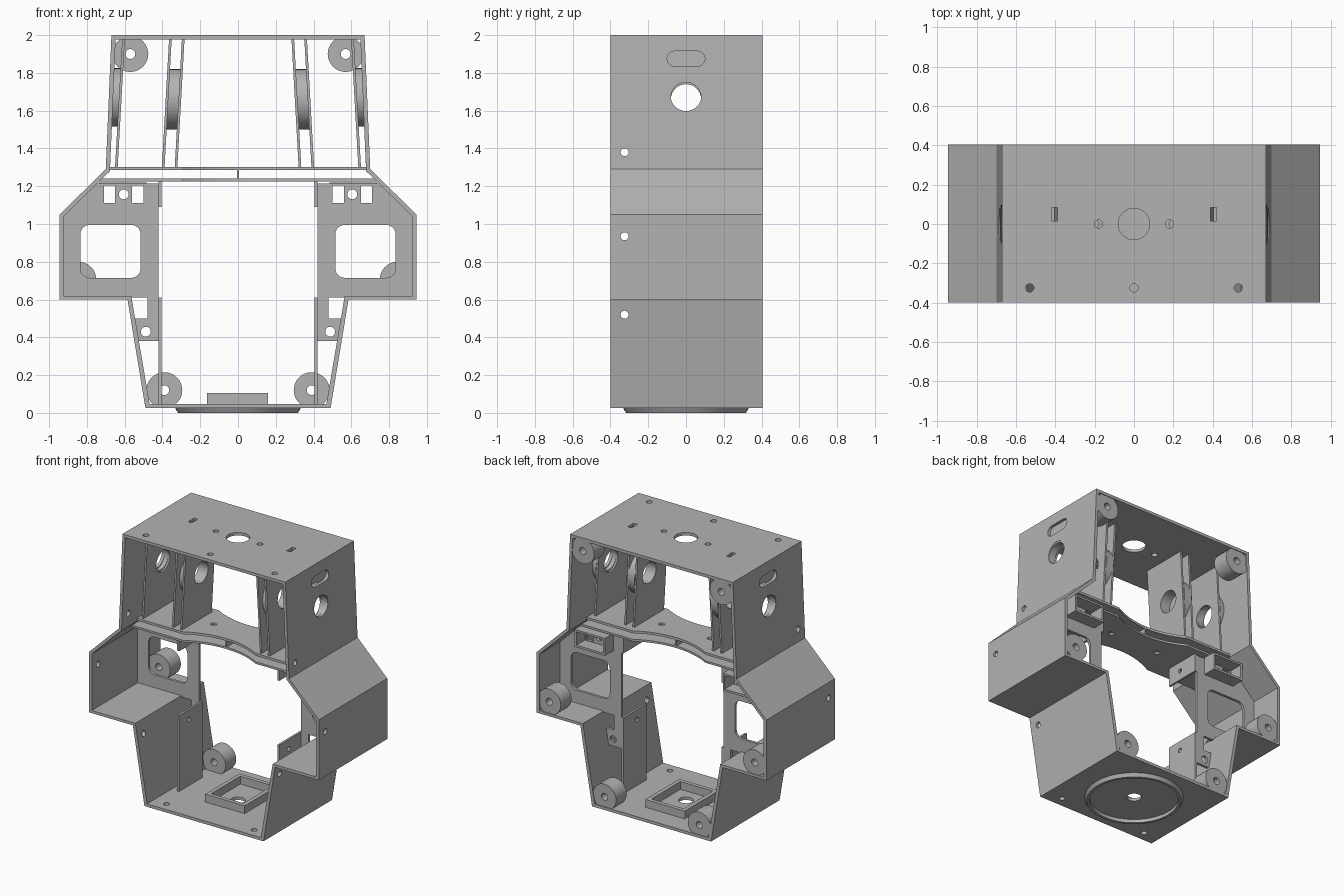
import bpy, bmesh, math

cube = bpy.data.objects.get("Cube")
if cube:
    bpy.data.objects.remove(cube, do_unlink=True)

grey = bpy.data.materials.new("plain grey")
grey.use_nodes = True
tone = (0.45, 0.45, 0.45, 1)
grey.diffuse_color = tone
grey.node_tree.nodes["Principled BSDF"].inputs["Base Color"].default_value = tone

FRONT, BACK = -0.4, 0.405
PLATE = (0.14, 0.16)     # depth of the inner wing plates
parts = []


def place(u, v, d, axis):
    return {"x": (d, u, v), "y": (u, d, v), "z": (u, v, d)}[axis]


def prism(name, pts, lo, hi, axis="y", keep=True):
    """Extrude a 2D outline along an axis."""
    bm = bmesh.new()
    face = bm.faces.new([bm.verts.new(place(u, v, lo, axis)) for u, v in pts])
    new = bmesh.ops.extrude_face_region(bm, geom=[face])["geom"]
    for vert in new:
        if isinstance(vert, bmesh.types.BMVert):
            vert.co["xyz".index(axis)] = hi
    bmesh.ops.recalc_face_normals(bm, faces=bm.faces)
    mesh = bpy.data.meshes.new(name)
    bm.to_mesh(mesh)
    bm.free()
    mesh.materials.append(grey)
    ob = bpy.data.objects.new(name, mesh)
    bpy.context.collection.objects.link(ob)
    if keep:
        parts.append(ob)
    return ob


def rounded(u, v, w, h, r, n=6):
    pts = []
    for q, (a, b) in enumerate([(1, 1), (-1, 1), (-1, -1), (1, -1)]):
        for i in range(n + 1):
            t = math.pi / 2 * (q + i / n)
            p = (u + a * (w / 2 - r) + r * math.cos(t), v + b * (h / 2 - r) + r * math.sin(t))
            if not pts or math.dist(p, pts[-1]) > 1e-5:
                pts.append(p)
    if math.dist(pts[0], pts[-1]) < 1e-5:
        pts.pop()
    return pts


def disc(u, v, r, n=8):
    return rounded(u, v, 2 * r, 2 * r, r, n)


def rect(u0, u1, v0, v1):
    return [(u0, v0), (u1, v0), (u1, v1), (u0, v1)]


def cut(ob, *cutters):
    """Subtract outlines given as (points, low, high, axis)."""
    for c in cutters:
        tool = prism("cutter", *c, keep=False)
        tool.hide_render = True
        mod = ob.modifiers.new("cut", "BOOLEAN")
        mod.operation, mod.solver, mod.object = "DIFFERENCE", "EXACT", tool
        bpy.context.view_layer.objects.active = ob
        bpy.ops.object.modifier_apply(modifier=mod.name)
        bpy.data.objects.remove(tool, do_unlink=True)
    return ob


def both(half):
    """Mirror a half outline into a closed one."""
    return half + [(-x, z) for x, z in reversed(half)]


def flip(pts, s):
    return [(s * x, z) for x, z in pts]


# Outer shell, open at front and back
outer = [(.49, .025), (.585, .6), (.945, .6), (.945, 1.05), (.70, 1.29), (.67, 2)]
inner = [(.468, .047), (.565, .62), (.923, .62), (.923, 1.04), (.678, 1.28), (.648, 1.978)]
shell = prism("shell", both(outer), FRONT, BACK)
cut(shell, (both(inner), -1, 1, "y"))
cut(shell, (disc(0, 0, .08), 1.9, 2.1, "z"), (disc(0, 0, .05), -.1, .1, "z"),
    (disc(0, -.325, .021), 1.9, 2.1, "z"))
for s in (1, -1):
    side = sorted((s * .5, s * 1.1))
    cut(shell,
        (disc(s * .18, 0, .021), 1.9, 2.1, "z"),
        (disc(s * .53, -.325, .021), 1.9, 2.1, "z"),
        (rect(s * .405 - .015, s * .405 + .015, .015, .085), 1.9, 2.1, "z"),
        (disc(s * .36, -.325, .021), -.1, .1, "z"),
        (disc(0, 1.68, .082), *side, "x"),
        (rounded(0, 1.875, .2, .08, .04), *side, "x"))
    for z in (1.38, .935, .52):
        cut(shell, (disc(-.325, z, .021), *side, "x"))

# Middle shelf: two plates with curved edges and a rib between them
for name, w, z0, z1 in (("shelf_upper", .69, 1.285, 1.303), ("shelf_lower", .74, 1.225, 1.24)):
    shelf = prism(name, rect(-w, w, -.22, .2), z0, z1, "z")
    for y in (-.74, .72):
        cut(shelf, (disc(0, y, .6, 16), 1, 1.5, "z"))
    for s in (1, -1):
        cut(shelf, (disc(s * .2, 0, .021), 1, 1.5, "z"))
prism("shelf_rib", rect(-.005, .005, 1.235, 1.29), -.14, .12)

# Floor ring underneath
ring = prism("base_ring", disc(0, 0, .335, 16), 0, .03, "z")
for v in ring.data.vertices:
    if v.co.z < .01:
        v.co.x *= .95
        v.co.y *= .95
cut(ring, (disc(0, 0, .3, 16), -1, 1, "z"))

# Tray frame on the floor
tray = prism("floor_tray", rect(-.165, .16, -.15, .25), .04, .105, "z")
cut(tray, (rect(-.135, .13, -.12, .22), -1, 1, "z"))

for s in (1, -1):
    tag = "left" if s > 0 else "right"

    # Screw bosses near the back
    for label, x, z in (("top", .57, 1.9), ("wing", .845, .705), ("bottom", .39, .12)):
        boss = prism(f"{label}_boss_{tag}", disc(s * x, z, .095), .275, .4)
        cut(boss, (disc(s * x, z, .026), -1, 1, "y"))

    # Wing plate with window
    wing = [(.42, .61), (.93, .61), (.93, 1.045), (.755, 1.215), (.42, 1.215)]
    plate = prism(f"wing_plate_{tag}", flip(wing, s), *PLATE)
    cut(plate, (rounded(s * .675, .855, .32, .28, .05), -1, 1, "y"),
        (disc(s * .605, 1.157, .026), -1, 1, "y"))
    for x in (.53, .68):
        cut(plate, (rect(s * x - .03, s * x + .03, 1.11, 1.205), -1, 1, "y"))

    # Box frame behind the small openings
    frame = prism(f"wing_box_{tag}", flip(rect(.485, .735, 1.09, 1.22), s), .16, .26)
    cut(frame, (flip(rect(.5, .72, 1.106, 1.206), s), -1, 1, "y"))

    # Brackets beside the central opening
    for label, z0, z1, hole in (("upper", 1.09, 1.23, 1.16), ("lower", .04, .612, .54)):
        bracket = prism(f"{label}_bracket_{tag}", flip(rect(.404, .42, z0, z1), s), -.115, .16)
        cut(bracket, (disc(0, hole, .016), -1, 1, "x"))
    prism(f"bracket_rib_{tag}", flip(rect(.42, .48, .5, .612), s), *PLATE)
    tab = prism(f"screw_tab_{tag}", flip([(.42, .38), (.535, .38), (.555, .5), (.42, .5)], s), *PLATE)
    cut(tab, (disc(s * .488, .43, .026), -1, 1, "y"))

    # Leaning upper panels with round openings
    for label, top in (("outer", .606), ("middle", .358), ("inner", .29)):
        lean = [(top - .007, 1.98), (top + .007, 1.98), (top + .045, 1.3), (top + .031, 1.3)]
        panel = prism(f"{label}_panel_{tag}", flip(lean, s), -.2, .15)
        cut(panel, (disc(0, 1.66, .08), -1, 1, "x"))

    # Thick rings held between the panels
    for label, x0, x1, r, z in (("inner", .312, .372, .16, 1.66), ("outer", .63, .682, .155, 1.67)):
        collar = prism(f"{label}_collar_{tag}", disc(0, z, r, 10), s * x0, s * x1, "x")
        cut(collar, (disc(0, z, .08), -1, 1, "x"))
        for v in collar.data.vertices:
            v.co.x -= s * .052 * (v.co.z - z)

# Smooth round walls, keep the corners sharp
bpy.ops.object.select_all(action="DESELECT")
for ob in parts:
    ob.select_set(True)
bpy.context.view_layer.objects.active = parts[0]
bpy.ops.object.shade_smooth_by_angle(angle=math.radians(30))
